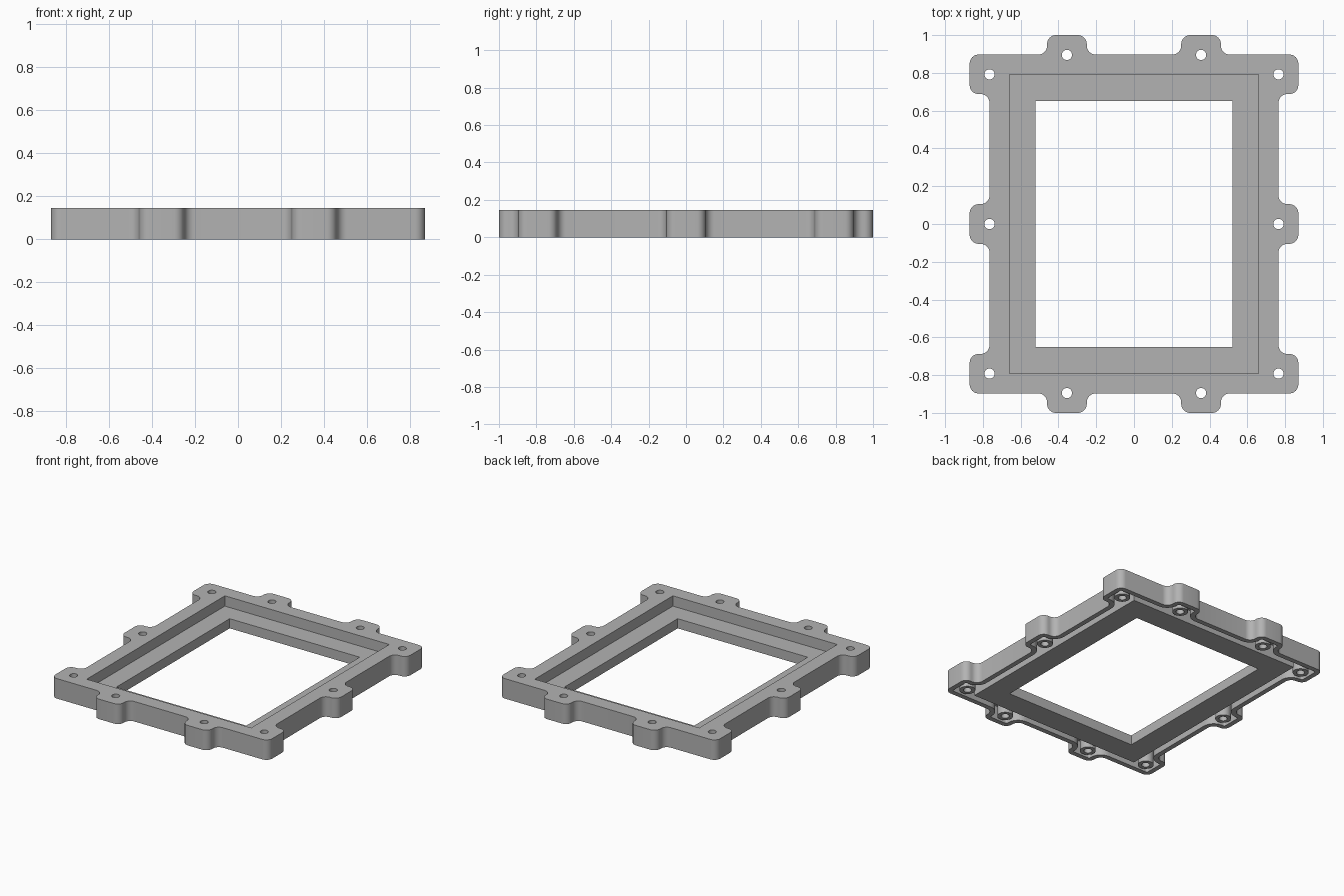
import bpy, bmesh, math
from mathutils import Vector

if "Cube" in bpy.data.objects:
    bpy.data.objects.remove(bpy.data.objects["Cube"])

HEIGHT = 0.145
LEDGE = 0.07       # top of the inner ledge
ROOF = 0.1         # roof of the underside channel
WALL = 0.035       # outer wall thickness
FILLET = 0.047

grey = bpy.data.materials.new("Plain grey")
grey.use_nodes = True
colour = (0.45, 0.45, 0.45, 1)
grey.diffuse_color = colour
grey.node_tree.nodes["Principled BSDF"].inputs["Base Color"].default_value = colour


def prism(name, points, z0, z1):
    """Extrude a closed counter-clockwise outline between two heights."""
    bm = bmesh.new()
    face = bm.faces.new([bm.verts.new((x, y, z0)) for x, y in points])
    top = bmesh.ops.extrude_face_region(bm, geom=[face])["geom"]
    bmesh.ops.translate(bm, vec=(0, 0, z1 - z0),
                        verts=[v for v in top if isinstance(v, bmesh.types.BMVert)])
    bmesh.ops.recalc_face_normals(bm, faces=bm.faces)
    mesh = bpy.data.meshes.new(name)
    bm.to_mesh(mesh)
    bm.free()
    mesh.materials.append(grey)
    obj = bpy.data.objects.new(name, mesh)
    bpy.context.collection.objects.link(obj)
    return obj


def rectangle(x, y):
    return [(-x, -y), (x, -y), (x, y), (-x, y)]


def circle(cx, cy, r, sides=32):
    return [(cx + r * math.cos(math.tau * i / sides),
             cy + r * math.sin(math.tau * i / sides)) for i in range(sides)]


def lug_outline(inset=0.0, steps=8):
    """Mirrored lug outline, offset inwards, with every corner filleted."""
    quarter = [(0.87, 0.105), (0.765, 0.105), (0.765, 0.688), (0.87, 0.688),
               (0.87, 0.897), (0.46, 0.897), (0.46, 1.0), (0.25, 1.0), (0.25, 0.897)]
    half = quarter + [(-x, y) for x, y in reversed(quarter)]
    corners = [Vector(p) for p in half + [(-x, -y) for x, y in half]]
    points = []
    for i, p in enumerate(corners):
        a = (p - corners[i - 1]).normalized()
        b = (corners[(i + 1) % len(corners)] - p).normalized()
        turn = 1 if a.x * b.y - a.y * b.x > 0 else -1
        p = p + inset * (Vector((-a.y, a.x)) + Vector((-b.y, b.x)))
        r = FILLET - turn * inset
        centre = p - a * r + b * r
        for k in range(steps + 1):
            t = math.pi / 2 * k / steps
            points.append(centre - b * r * math.cos(t) + a * r * math.sin(t))
    return points


def boolean(target, tool, operation="DIFFERENCE"):
    tool.hide_render = True
    mod = target.modifiers.new("cut", "BOOLEAN")
    mod.operation, mod.object, mod.solver = operation, tool, "EXACT"
    bpy.context.view_layer.objects.active = target
    bpy.ops.object.modifier_apply(modifier=mod.name)
    bpy.data.objects.remove(tool)


# Screw positions, one per lug
screws = [(sx * x, sy * y) for x, y in ((0.765, 0.792), (0.355, 0.895))
          for sx in (1, -1) for sy in (1, -1)] + [(0.765, 0), (-0.765, 0)]

# Main frame with stepped window
frame = prism("mounting_frame", lug_outline(), 0, HEIGHT)
boolean(frame, prism("pocket_cutter", rectangle(0.66, 0.792), LEDGE, 1))
boolean(frame, prism("window_cutter", rectangle(0.522, 0.65), -1, 1))

# Underside channel, leaving the inner ring and the screw bosses
channel = prism("channel_cutter", lug_outline(WALL), -0.05, ROOF)
boolean(channel, prism("ring_core", rectangle(0.685, 0.817), -1, 1))
for x, y in screws:
    boolean(channel, prism("boss_core", circle(x, y, 0.052), -1, 1))
boolean(frame, channel)

# Screw holes
for x, y in screws:
    boolean(frame, prism("hole_cutter", circle(x, y, 0.027), -1, 1))

bpy.ops.object.select_all(action="DESELECT")
frame.select_set(True)
bpy.context.view_layer.objects.active = frame
bpy.ops.object.shade_smooth_by_angle(angle=math.radians(30))
